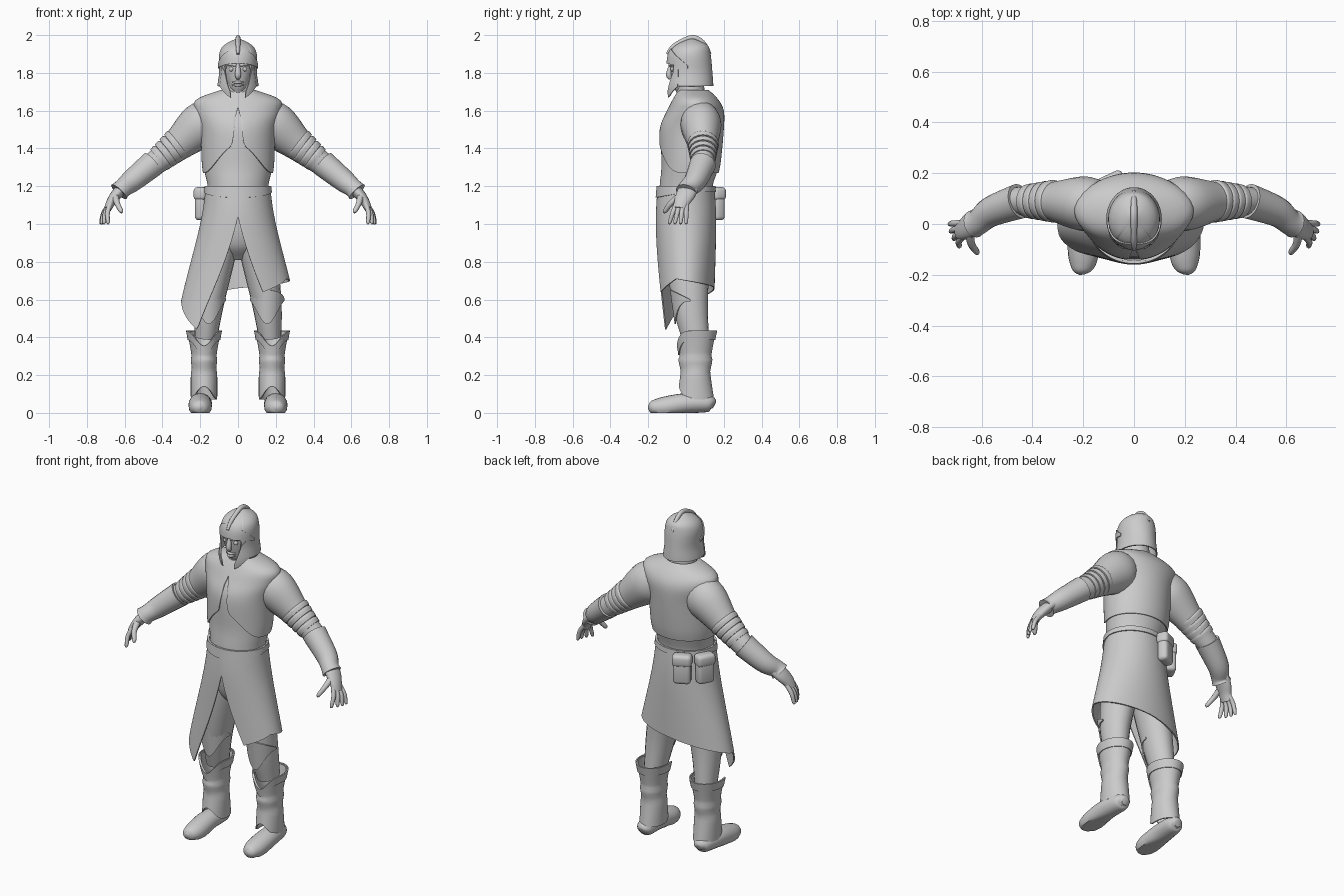
import bpy, bmesh, math
from mathutils import Vector, Matrix

if "Cube" in bpy.data.objects:
    bpy.data.objects.remove(bpy.data.objects["Cube"])

colour = (0.6, 0.6, 0.6, 1)
grey = bpy.data.materials.new("plain grey")
grey.use_nodes = True
grey.diffuse_color = colour
grey.node_tree.nodes["Principled BSDF"].inputs["Base Color"].default_value = colour


def finish(name, bm, mirror=False):
    """Turn a bmesh into a smooth-shaded object, optionally mirrored in x."""
    bmesh.ops.recalc_face_normals(bm, faces=bm.faces[:])
    mesh = bpy.data.meshes.new(name)
    bm.to_mesh(mesh)
    bm.free()
    mesh.materials.append(grey)
    mesh.shade_smooth()
    mesh.set_sharp_from_angle(angle=math.radians(40))
    part = bpy.data.objects.new(name, mesh)
    bpy.context.collection.objects.link(part)
    if mirror:
        part.modifiers.new("mirror", "MIRROR")


def refine(points, steps=5):
    """Smooth a list of points with a Catmull-Rom curve."""
    result = []
    last = len(points) - 1
    for i in range(last):
        before, start = Vector(points[max(i - 1, 0)]), Vector(points[i])
        end, after = Vector(points[i + 1]), Vector(points[min(i + 2, last)])
        tangent_in, tangent_out = (end - before) / 2, (after - start) / 2
        for step in range(steps):
            t = step / steps
            ease = t * t * (3 - 2 * t)
            result.append(start.lerp(end, ease) + tangent_in * t * (1 - t) ** 2
                          - tangent_out * t * t * (1 - t))
    return result + [Vector(points[-1])]


def lookup(table, key):
    """Linear interpolation in rows whose first item is the key."""
    for low, high in zip(table, table[1:]):
        if key <= high[0]:
            t = max(0, (key - low[0]) / (high[0] - low[0]))
            return [a + (b - a) * t for a, b in zip(low[1:], high[1:])]
    return list(table[-1][1:])


def wave(base, rise=0, power=1):
    """Edge height that rises or dips towards the front."""
    return lambda angle: base + rise * max(0, math.cos(math.radians(angle))) ** power


def steps(*pairs):
    """Edge height given as straight runs between angles."""
    return lambda angle: lookup(pairs, angle)[0]


def tube(name, points, flat=1.0, mirror=False, ref=(0, 1, 0), sides=20):
    """Closed tube through points of x, y, z, radius; flat scales one radius."""
    points = refine(points)
    bm = bmesh.new()
    rings = []
    for i, point in enumerate(points):
        ahead, behind = points[min(i + 1, len(points) - 1)], points[max(i - 1, 0)]
        direction = (ahead - behind).to_3d()
        across = direction.cross(Vector(ref)).normalized()
        along = direction.cross(across).normalized() * flat
        ring = []
        for side in range(sides):
            turn = math.tau * side / sides
            spot = point.to_3d() + (across * math.cos(turn) + along * math.sin(turn)) * point[3]
            ring.append(bm.verts.new((spot.x, spot.y, max(spot.z, 0))))
        rings.append(ring)
    for lower, upper in zip(rings, rings[1:]):
        for side in range(sides):
            other = (side + 1) % sides
            bm.faces.new((lower[side], lower[other], upper[other], upper[side]))
    bm.faces.new(rings[0])
    bm.faces.new(rings[-1])
    finish(name, bm, mirror)


def shell(name, sections, top, hem, arc=(-180, 180), x=0.0, grow=0.0, mirror=False, columns=120, rows=20):
    """Thin garment or plate; sections are z, y, x radius, y radius; angle 0 is the front."""
    sections = refine(sections)
    bm = bmesh.new()
    grid = []
    for column in range(columns + 1):
        angle = arc[0] + (arc[1] - arc[0]) * column / columns
        turn, high, low = math.radians(angle), top(angle), hem(angle)
        line = []
        for row in range(rows + 1):
            z = low + (high - low) * (1 - (1 - row / rows) ** 1.5)
            y, wide, deep = lookup(sections, z)
            line.append(bm.verts.new((x + (wide + grow) * math.sin(turn),
                                      y - (deep + grow) * math.cos(turn), z)))
        grid.append(line)
    for left, right in zip(grid, grid[1:]):
        for row in range(rows):
            bm.faces.new((left[row], right[row], right[row + 1], left[row + 1]))
    bmesh.ops.remove_doubles(bm, verts=bm.verts[:], dist=0.0001)
    bmesh.ops.solidify(bm, geom=bm.faces[:], thickness=0.007)
    finish(name, bm, mirror)


# Torso: undershirt below a vest that opens at the front
TORSO = [(1.1, 0, .17, .15), (1.2, 0, .17, .15), (1.3, .02, .19, .16), (1.5, .03, .2, .17),
         (1.6, .05, .23, .15), (1.66, .05, .22, .12), (1.71, .04, .09, .08)]
shell("undershirt", TORSO, top=wave(1.7), hem=wave(1.14), grow=-.01)
vest_curve, vest_opening = wave(1.27, .15, 4), wave(0, .2, 200)
shell("vest", TORSO, top=wave(1.71), hem=lambda angle: vest_curve(angle) + vest_opening(angle))
tube("neck", [(0, .03, 1.6, .08), (0, .02, 1.78, .07)])

# Skirt with a front split and an uneven hem
SKIRT = [(.4, 0, .33, .15), (.6, 0, .3, .15), (1, 0, .2, .16), (1.2, 0, .17, .15)]
shell("skirt", SKIRT, top=wave(1.2), columns=160,
      hem=steps((-180, .66), (-80, .58), (-42, .44), (0, 1.04), (27, .64), (70, .71), (180, .66)))
shell("belt", SKIRT, top=wave(1.2), hem=wave(1.17, -.03), grow=.006, rows=4)
tube("hips", [(0, 0, 1.15, .15), (0, 0, 1, .16), (0, .01, .88, .13), (0, .01, .81, .05)], flat=.8)

# Two belt pouches with flaps at the back right
for label, angle in (("side", -118), ("rear", -155)):
    turn = math.radians(angle)
    outward = Vector((math.sin(turn), -math.cos(turn), 0))
    place = Vector((outward.x * .21, outward.y * .18, 0))
    for part, size, height in (("pouch", (.1, .06, .16), 1.1), ("pouch_flap", (.11, .07, .07), 1.16)):
        bm = bmesh.new()
        bmesh.ops.create_cube(bm, size=1)
        bmesh.ops.scale(bm, vec=size, verts=bm.verts)
        bmesh.ops.bevel(bm, geom=bm.edges[:], offset=.02, segments=3, affect='EDGES', profile=.5)
        bmesh.ops.rotate(bm, verts=bm.verts, matrix=Matrix.Rotation(turn, 3, 'Z'))
        bmesh.ops.translate(bm, verts=bm.verts, vec=place + Vector((0, 0, height)))
        finish(f"{label}_{part}", bm)

# Arms: sleeve, overlapping sleeve bands and forearm guard
tube("sleeve", [(.12, .07, 1.56, .1), (.2, .08, 1.52, .12), (.34, .09, 1.4, .08), (.47, .09, 1.3, .06)],
     flat=.9, mirror=True)
band_start, band_end = Vector((.31, .09, 1.43, .09)), Vector((.42, .09, 1.34, .07))
for i in range(4):
    near, far = band_start.lerp(band_end, i / 4), band_start.lerp(band_end, (i + 1) / 4)
    lip = near.lerp(far, .3)
    near.w -= .01
    tube(f"sleeve_band_{i + 1}", [near, lip, far], flat=.95, mirror=True)
tube("forearm_guard", [(.45, .09, 1.32, .07), (.56, .05, 1.23, .06), (.61, .01, 1.19, .05),
                       (.63, 0, 1.17, .055)], mirror=True)

# Hands: palm, a fan of four fingers, thumb
tube("palm", [(.6, .02, 1.2, .03), (.64, 0, 1.16, .03), (.67, -.02, 1.12, .025), (.69, -.03, 1.08, .02)],
     flat=1.7, mirror=True)
for i, label in enumerate(("index", "middle", "ring", "little")):
    knuckle = Vector((.675, -.05 + .018 * i, 1.11, .013))
    tip = Vector((.73 - .04 * (1 - i / 3) ** 2, -.09 + .03 * i, 1, .004))
    joint = knuckle.lerp(tip, .5) + Vector((.008, 0, .005, .004))
    pad = knuckle.lerp(tip, .9)
    pad.w = .01
    tube(label + "_finger", [knuckle, joint, pad, tip], mirror=True, sides=10)
tube("thumb", [(.65, -.03, 1.15, .02), (.64, -.08, 1.11, .015), (.62, -.11, 1.07, .012),
               (.62, -.12, 1.06, .004)], mirror=True, sides=10)

# Legs: trousers, pointed knee pads, boots and feet
tube("trouser_leg", [(.09, 0, 1.05, .09), (.1, .01, .9, .1), (.15, .02, .6, .08), (.17, .05, .4, .06)],
     flat=1.2, mirror=True)
KNEE = [(.44, .03, .07, .08), (.66, .02, .09, .1)]
shell("knee_pad", KNEE, top=wave(.6, .05), hem=wave(.59, -.12, 3), arc=(-90, 90), x=.155,
      grow=.006, mirror=True, columns=40, rows=10)
BOOT = [(.06, .05, .07, .1), (.2, .05, .07, .08), (.23, .05, .064, .08), (.28, .05, .07, .09),
        (.31, .05, .067, .085), (.44, .05, .09, .11)]
shell("boot_shaft", BOOT, top=wave(.43, -.08, 4), hem=wave(.07, .07, 3), x=.18, mirror=True, columns=48)
shell("boot_cuff", BOOT, top=wave(.435, -.08, 4), hem=wave(.385, -.08, 4), x=.18, grow=.006,
      mirror=True, columns=48, rows=4)
tube("foot", [(.19, .15, .04, .02), (.19, .12, .05, .05), (.2, 0, .05, .06), (.2, -.12, .03, .06),
              (.205, -.18, .03, .04), (.205, -.2, .03, .01)], flat=.9, mirror=True, ref=(0, 0, 1))

# Head and face
tube("head", [(0, -.03, 1.69, .02), (0, -.02, 1.72, .045), (0, 0, 1.8, .077), (0, .01, 1.88, .08),
              (0, .02, 1.93, .05)], flat=1.1)
tube("nose", [(0, -.08, 1.84, .01), (0, -.09, 1.79, .016), (0, -.08, 1.77, .01)], sides=12)
for label, height in (("upper", 1.75), ("lower", 1.735)):
    tube(label + "_lip", [(-.03, -.06, height, .003), (0, -.08, height, .008), (.03, -.06, height, .003)],
         ref=(0, 0, 1), sides=10)
tube("eyebrow", [(.01, -.085, 1.84, .008), (.035, -.08, 1.845, .009), (.06, -.06, 1.84, .004)],
     mirror=True, ref=(0, 0, 1), sides=10)
bm = bmesh.new()
bmesh.ops.create_uvsphere(bm, u_segments=12, v_segments=8, radius=.013)
bmesh.ops.translate(bm, verts=bm.verts, vec=(.035, -.07, 1.82))
finish("eye", bm, mirror=True)

# Helmet with cheek guards, brow plate and crest
HELM = [(1.66, .02, .1, .12), (1.72, .02, .11, .125), (1.8, .02, .1, .12), (1.9, .02, .1, .11),
        (1.95, .03, .07, .08), (1.985, .03, 0, 0)]
shell("helmet", HELM, top=wave(1.985), hem=lambda angle: 1.85 if abs(angle) < 45 else 1.73)
shell("cheek_guard", HELM, top=steps((22, 1.7), (45, 1.81), (60, 1.84)),
      hem=steps((22, 1.67), (32, 1.68), (60, 1.73)), arc=(22, 60), grow=.003, mirror=True,
      columns=20, rows=8)
shell("brow_plate", HELM, top=wave(1.83, .1), hem=wave(1.82, .03), arc=(-85, 85), grow=.006,
      columns=50, rows=8)
tube("helmet_crest", [(0, -.1, 1.9, .008), (0, -.06, 1.945, .012), (0, .03, 1.987, .013),
                      (0, .09, 1.96, .012), (0, .13, 1.9, .006)], ref=(1, 0, 0), sides=12)
